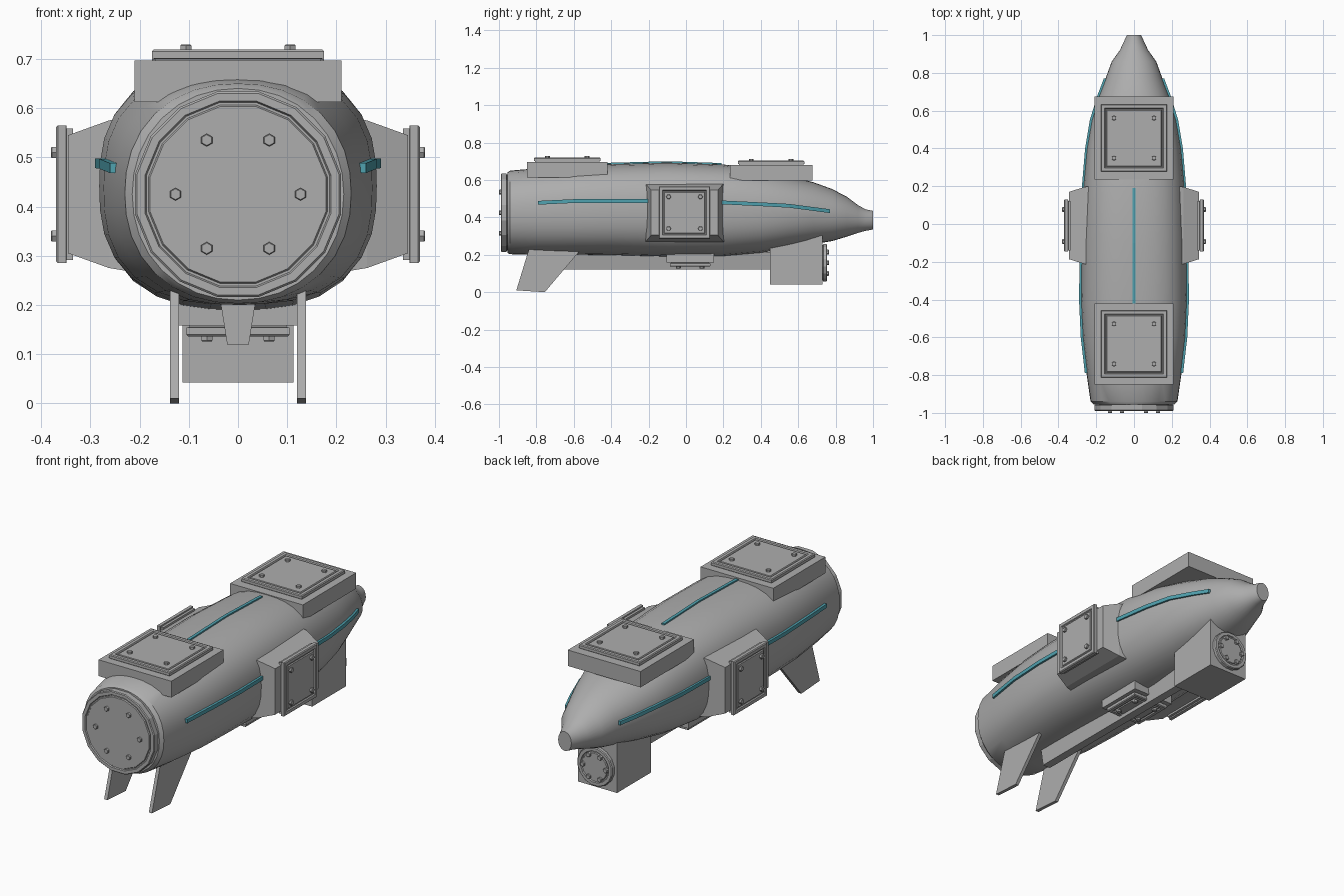
import bpy
import bmesh
from math import cos, sin, pi, radians
from mathutils import Matrix, Vector, Euler

cube = bpy.data.objects.get("Cube")
if cube:
    bpy.data.objects.remove(cube, do_unlink=True)


def make_material(name, colour):
    mat = bpy.data.materials.new(name)
    mat.use_nodes = True
    mat.diffuse_color = colour
    mat.node_tree.nodes["Principled BSDF"].inputs["Base Color"].default_value = colour
    return mat


GREY = make_material("hull grey", (0.42, 0.42, 0.42, 1))
TEAL = make_material("stripe teal", (0.08, 0.36, 0.43, 1))


def add_loft(bm, rings):
    """Skin a list of equal-length point rings and close both ends."""
    rows = [[bm.verts.new(p) for p in ring] for ring in rings]
    count = len(rows[0])
    for a, b in zip(rows, rows[1:]):
        for i in range(count):
            j = (i + 1) % count
            bm.faces.new((a[i], a[j], b[j], b[i]))
    bm.faces.new(rows[0][::-1])
    bm.faces.new(rows[-1])


def finish(name, bm, material=GREY, smooth=False, matrix=None):
    bmesh.ops.recalc_face_normals(bm, faces=bm.faces)
    mesh = bpy.data.meshes.new(name)
    bm.to_mesh(mesh)
    bm.free()
    mesh.materials.append(material)
    obj = bpy.data.objects.new(name, mesh)
    bpy.context.collection.objects.link(obj)
    if matrix:
        obj.matrix_world = matrix
    if smooth:
        bpy.ops.object.select_all(action='DESELECT')
        obj.select_set(True)
        bpy.context.view_layer.objects.active = obj
        bpy.ops.object.shade_smooth_by_angle(angle=radians(35))
    return obj


def loft(name, rings, material=GREY, smooth=False):
    bm = bmesh.new()
    add_loft(bm, rings)
    return finish(name, bm, material, smooth)


def box(name, x, y, z):
    corners = [(x[0], y[0]), (x[1], y[0]), (x[1], y[1]), (x[0], y[1])]
    return loft(name, [[(px, py, h) for px, py in corners] for h in z])


def rectangle(hx, hy, z):
    return [(-hx, -hy, z), (hx, -hy, z), (hx, hy, z), (-hx, hy, z)]


def circle(r, z, sides=16):
    turn = [(i + 0.5) * 2 * pi / sides for i in range(sides)]
    return [(r * cos(a), r * sin(a), z) for a in turn]


def panel(name, centre, facing, outline, bolts, height=0.022):
    """Raised cover plate with a groove inside its rim, plus hexagonal bolts."""
    bm = bmesh.new()
    groove = height - 0.006
    steps = [(0.006, -0.01), (0.006, 0.003), (0, 0.004), (0, height - 0.004),
             (0.004, height), (0.02, height), (0.023, groove),
             (0.028, groove), (0.031, height - 0.001)]
    add_loft(bm, [outline(inset, z) for inset, z in steps])
    for bx, by in bolts:
        rings = [circle(r, z, 6) for r, z in
                 ((0.013, groove), (0.013, height + 0.008), (0.011, height + 0.01))]
        add_loft(bm, [[(x + bx, y + by, z) for x, y, z in ring] for ring in rings])
    turn = Euler([radians(a) for a in facing]).to_matrix().to_4x4()
    return finish(name, bm, matrix=Matrix.Translation(Vector(centre)) @ turn)


def square_panel(name, centre, facing, hx, hy, bolt_x, bolt_y, height=0.022):
    bolts = [(sx * bolt_x, sy * bolt_y) for sx in (-1, 1) for sy in (-1, 1)]
    return panel(name, centre, facing,
                 lambda inset, z: rectangle(hx - inset, hy - inset, z), bolts, height)


def round_panel(name, centre, facing, radius, bolt_circle, height):
    bolts = [(bolt_circle * cos(i * pi / 3), bolt_circle * sin(i * pi / 3))
             for i in range(6)]
    return panel(name, centre, facing,
                 lambda inset, z: circle(radius - inset, z), bolts, height)


# Hull sections: y, half width, bottom, top, squareness
HULL = [
    (-0.955, 0.215, 0.21, 0.64, 2.1), (-0.94, 0.23, 0.203, 0.65, 2.2),
    (-0.8, 0.25, 0.2, 0.662, 2.4), (-0.6, 0.273, 0.2, 0.675, 2.6),
    (-0.4, 0.282, 0.198, 0.685, 2.6), (-0.1, 0.278, 0.19, 0.693, 2.6),
    (0.2, 0.268, 0.193, 0.683, 2.6), (0.4, 0.25, 0.21, 0.655, 2.5),
    (0.55, 0.225, 0.235, 0.62, 2.3), (0.68, 0.185, 0.257, 0.588, 2.1),
    (0.78, 0.147, 0.273, 0.552, 2), (0.86, 0.118, 0.297, 0.51, 2),
    (0.92, 0.075, 0.317, 0.465, 2), (0.96, 0.056, 0.328, 0.443, 2),
    (1.0, 0.038, 0.335, 0.435, 2),
]


def hull_at(y):
    for a, b in zip(HULL, HULL[1:]):
        if y <= b[0]:
            t = (y - a[0]) / (b[0] - a[0])
            return [p + (q - p) * t for p, q in zip(a, b)]
    return HULL[-1]


def hull_ring(section, sides=32):
    y, half, low, high, power = section
    mid, rise = (low + high) / 2, (high - low) / 2
    ring = []
    for i in range(sides):
        c, s = cos(2 * pi * i / sides), sin(2 * pi * i / sides)
        r = (abs(c) ** power + abs(s) ** power) ** (-1 / power)
        ring.append((half * r * c, y, mid + rise * r * s))
    return ring


loft("hull", [hull_ring(s) for s in HULL], smooth=True)
round_panel("front_cover", (0, -0.955, 0.425), (90, 0, 0), 0.213, 0.127, 0.035)

# Top equipment boxes with cover plates
for name, y0, y1, z0, z1 in (("front", -0.85, -0.42, 0.612, 0.697),
                             ("rear", 0.235, 0.675, 0.598, 0.681)):
    box(name + "_top_box", (-0.21, 0.21), (y0, y1), (z0, z1))
    square_panel(name + "_top_cover", (0, (y0 + y1) / 2, z1), (0, 0, 0),
                 0.175, 0.178, 0.106, 0.106)

# Belly box, keel and rear thruster housing
box("belly_box", (-0.12, 0.12), (-0.105, 0.15), (0.158, 0.23))
square_panel("belly_cover", (0, 0.022, 0.158), (180, 0, 0), 0.105, 0.108, 0.063, 0.063)
loft("keel", [[(-0.037, y, 0.215), (-0.022, y, 0.12), (0.022, y, 0.12),
               (0.037, y, 0.215)] for y in (-0.68, 0.47)])
box("thruster_box", (-0.113, 0.113), (0.45, 0.73), (0.042, 0.32))
round_panel("thruster_cover", (0, 0.73, 0.157), (-90, 0, 0), 0.102, 0.066, 0.024)

# Paired side parts
for side, s in (("left", 1), ("right", -1)):
    pod = []
    for x, hy, hz in ((0.2, 0.215, 0.16), (0.262, 0.204, 0.15), (0.345, 0.178, 0.12)):
        pod.append([(s * x, v - 0.008, u + 0.425) for u, v, w in rectangle(hz, hy, 0)])
    loft(side + "_pod", pod)
    square_panel(side + "_pod_cover", (s * 0.345, -0.008, 0.425), (0, s * 90, 0),
                 0.14, 0.137, 0.085, 0.085, 0.025)

    fin = [(-0.84, 0.23), (-0.907, 0.01), (-0.755, 0), (-0.56, 0.23)]
    loft(side + "_fin", [[(s * x, y, z) for y, z in fin] for x in (0.12, 0.138)])

    for part, path in (("front", ((-0.79, 0.478), (-0.6, 0.487), (-0.4, 0.488), (-0.19, 0.488))),
                       ("rear", ((0.17, 0.481), (0.4, 0.47), (0.55, 0.462),
                                 (0.68, 0.445), (0.77, 0.433)))):
        rings = []
        for y, z in path:
            x = hull_at(y)[1]
            rings.append([(s * (x + v), y, z + u) for u, v, w in rectangle(0.01, 0.009, 0)])
        loft(side + "_" + part + "_stripe", rings, TEAL)

# Stripe along the spine
spine = []
for y in (-0.42, -0.4, -0.1, 0.19):
    top = hull_at(y)[3]
    spine.append([(u, y, top + v) for u, v, w in rectangle(0.008, 0.007, 0)])
loft("spine_stripe", spine, TEAL)
